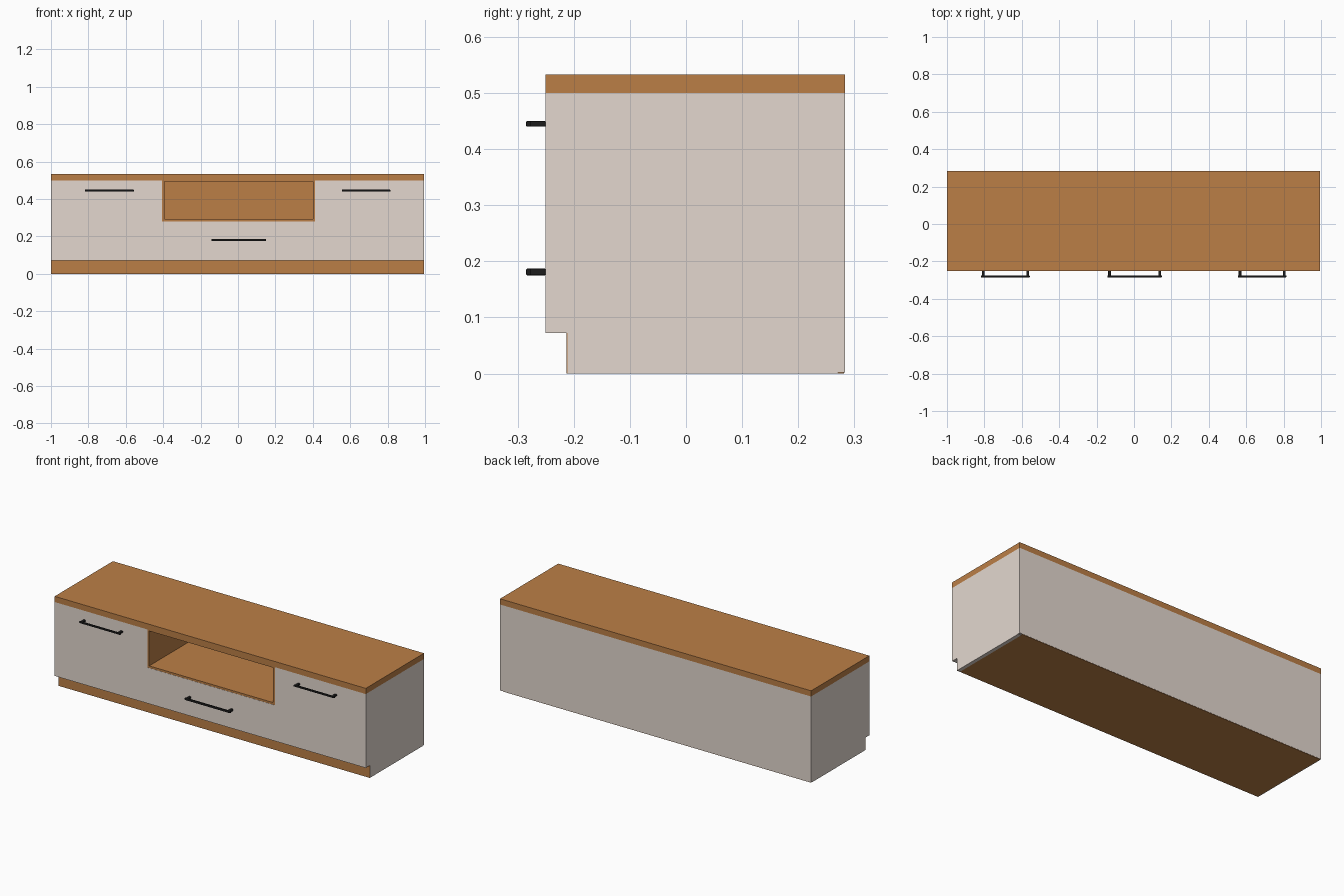
import bpy
from mathutils import Vector

cube = bpy.data.objects.get("Cube")
if cube:
    bpy.data.objects.remove(cube, do_unlink=True)


def material(name, color, roughness=0.6):
    m = bpy.data.materials.new(name)
    m.use_nodes = True
    m.diffuse_color = (*color, 1)
    bsdf = m.node_tree.nodes["Principled BSDF"]
    bsdf.inputs["Base Color"].default_value = (*color, 1)
    bsdf.inputs["Roughness"].default_value = roughness
    return m


wood = material("warm wood", (0.5, 0.212, 0.062))
cream = material("pale cream", (0.77, 0.685, 0.625))
black = material("black metal", (0.012, 0.012, 0.012), 0.4)


def box(name, x, y, z, mat, bevel=0):
    """Box spanning the given (low, high) ranges."""
    lo, hi = Vector((x[0], y[0], z[0])), Vector((x[1], y[1], z[1]))
    bpy.ops.mesh.primitive_cube_add(size=1, location=(lo + hi) / 2)
    ob = bpy.context.object
    ob.name = name
    ob.scale = hi - lo
    bpy.ops.object.transform_apply(location=False, rotation=False, scale=True)
    ob.data.materials.append(mat)
    if bevel:
        mod = ob.modifiers.new("soft edges", "BEVEL")
        mod.width = bevel
        mod.segments = 2
    return ob


# Main dimensions
x_min, x_max = -1.0, 0.994
niche_min, niche_max = -0.406, 0.412
front, back = -0.25, 0.283
plinth_front = -0.213
plinth_top, body_top, top = 0.072, 0.5, 0.533
niche_low, board, lip = 0.28, 0.012, 0.006
door_back = front + 0.016
back_inner = back - 0.012
gap = 0.0005

# Top, back, base and plinth
box("top_board", (x_min, x_max), (front, back), (body_top, top), wood)
box("back_panel", (x_min, x_max), (back_inner, back), (0.002, body_top), cream)
box("bottom_board", (x_min + 0.004, x_max - 0.02), (plinth_front + 0.002, back - 0.001),
    (0, plinth_top - 0.01), wood)
box("plinth_plate", (x_min, x_max), (plinth_front, plinth_front + 0.002),
    (0, plinth_top), wood)

# Cabinets beside the niche, each with a door
for side, outer, inner, wall in (("left", x_max, niche_max, 0.02),
                                 ("right", x_min, niche_min, 0.004)):
    s = 1 if outer > 0 else -1

    def span(a, b):
        return sorted((a, b))
    box(side + "_side_lower", span(outer - s * wall, outer),
        (plinth_front + 0.002, back_inner), (0, plinth_top), cream)
    box(side + "_cabinet", span(inner, outer), (door_back, back_inner),
        (plinth_top, body_top), cream)
    box(side + "_door", span(inner + s * gap, outer), (front, door_back),
        (plinth_top, body_top), cream)
    box(side + "_niche_wall", span(inner - s * board, inner), (front, back_inner),
        (niche_low, body_top), wood)

# Open niche with the drawer below it
niche_x = (niche_min + board, niche_max - board)
box("niche_floor", niche_x, (front, back_inner), (niche_low, niche_low + board), wood)
box("niche_ceiling", niche_x, (front, back_inner), (body_top - lip, body_top), wood)
box("niche_back", niche_x, (back_inner - 0.012, back_inner),
    (niche_low + board, body_top - lip), wood)
box("drawer_body", (niche_min, niche_max), (door_back, back_inner),
    (plinth_top, niche_low), cream)
box("drawer_front", (niche_min + gap, niche_max - gap), (front, door_back),
    (plinth_top, niche_low - gap), cream)


# Bar handles: a long grip on two posts
def handle(name, x, z, width, height):
    w, h = width / 2, height / 2
    y = front - 0.035
    box(name + "_bar", (x - w, x + w), (y, y + 0.009), (z - h, z + h), black, 0.002)
    for end, s in (("left", 1), ("right", -1)):
        px = x + s * (w - 0.012)
        box(f"{name}_{end}_post", (px - 0.007, px + 0.007), (y + 0.005, front),
            (z - h, z + h), black, 0.002)


handle("left_door_handle", 0.685, 0.445, 0.26, 0.01)
handle("right_door_handle", -0.688, 0.445, 0.262, 0.01)
handle("drawer_handle", 0.003, 0.181, 0.292, 0.012)
